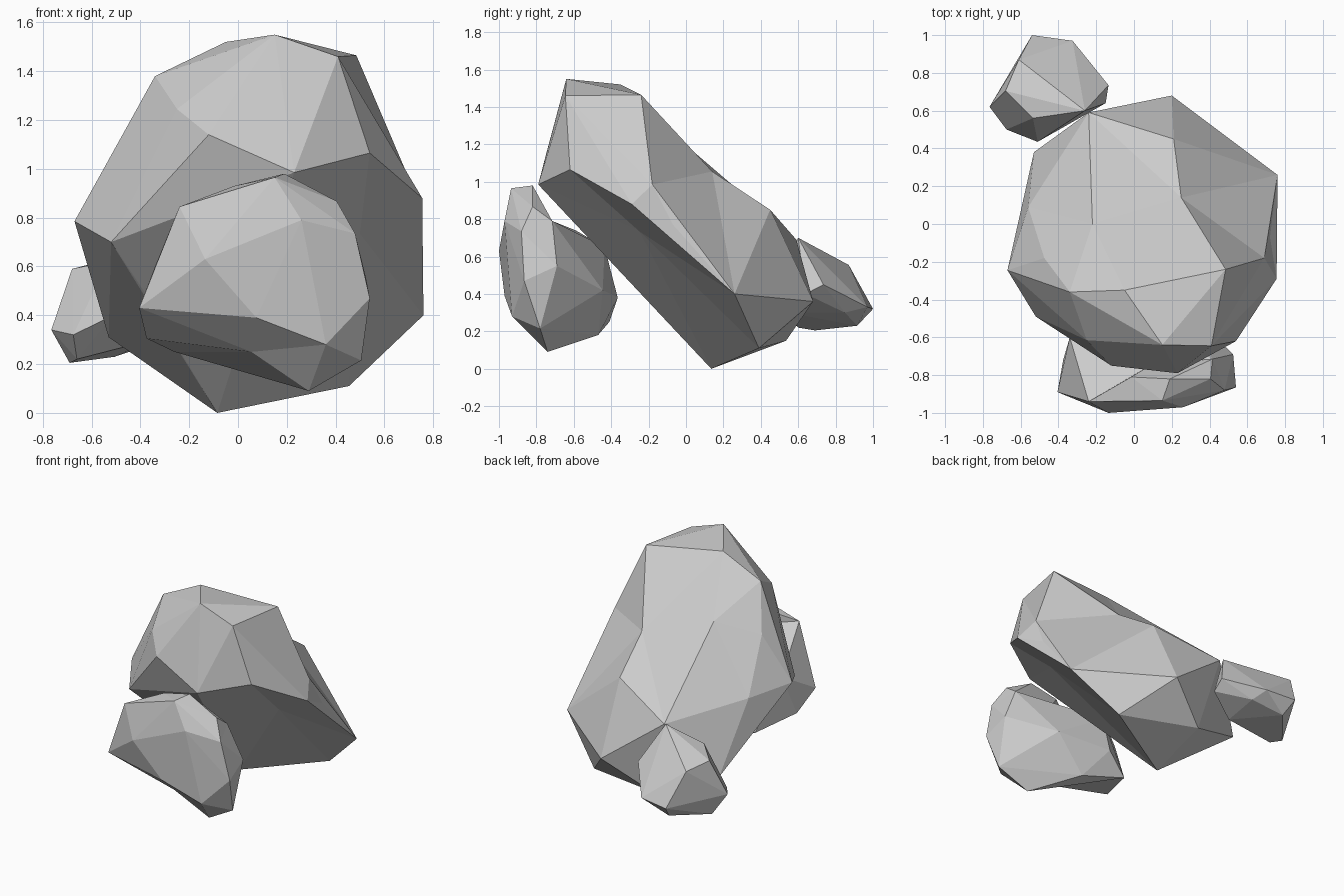
import bpy, bmesh
from mathutils import Vector


def rock(name, corners, dents=()):
    """Faceted boulder: hull of its corners. Each dent is (point, outward push):
    it joins the hull pushed out, then sinks back to its point."""
    bm = bmesh.new()
    for c in corners:
        bm.verts.new(c)
    sunk = [(bm.verts.new(Vector(p) + Vector(push)), p) for p, push in dents]
    bmesh.ops.convex_hull(bm, input=bm.verts[:])
    for v, p in sunk:
        v.co = p
    loose = [v for v in bm.verts if not v.link_faces]
    bmesh.ops.delete(bm, geom=loose, context='VERTS')
    bmesh.ops.recalc_face_normals(bm, faces=bm.faces[:])
    mesh = bpy.data.meshes.new(name)
    bm.to_mesh(mesh)
    bm.free()
    bpy.context.collection.objects.link(bpy.data.objects.new(name, mesh))


# Large leaning slab
rock("large_rock", [
    (0.15, -0.64, 1.55), (-0.05, -0.35, 1.52), (0.485, -0.24, 1.465),
    (0.41, -0.645, 1.46), (-0.34, -0.36, 1.38), (-0.25, -0.615, 1.245),
    (-0.12, -0.75, 1.14), (0.23, -0.79, 0.985), (0.54, -0.62, 1.065),
    (-0.67, -0.245, 0.785), (-0.52, -0.49, 0.70), (-0.53, 0.38, 0.31),
    (-0.39, -0.32, 0.506), (-0.085, 0.135, 0.0), (0.455, 0.39, 0.11),
    (0.76, 0.26, 0.40), (0.755, -0.29, 0.88), (0.21, 0.45, 0.85),
    (0.2, 0.68, 0.36), (-0.24, 0.59, 0.69), (-0.1, 0.535, 0.15),
    (-0.475, -0.18, 1.1), (-0.56, 0.09, 0.77),
], dents=[
    ((0.72, -0.07, 0.77), (0.07, 0, 0)),
    ((0.69, -0.18, 0.985), (0.04, 0.05, 0.03)),
    ((0.25, 0.14, 1.055), (0.03, 0.08, 0.08)),
    ((-0.22, 0.0, 1.195), (0, 0.03, 0.04)),
    ((0.5, -0.25, 0.735), (0.1, -0.1, -0.15)),
])

# Upright boulder at the front
rock("front_rock", [
    (-0.135, -1.0, 0.63), (0.26, -0.97, 0.79), (-0.405, -0.89, 0.43),
    (-0.24, -0.94, 0.845), (0.15, -0.935, 0.965), (-0.015, -0.81, 0.93),
    (0.19, -0.82, 0.98), (0.405, -0.82, 0.867), (0.48, -0.88, 0.735),
    (0.54, -0.865, 0.47), (0.525, -0.69, 0.55), (0.505, -0.78, 0.215),
    (0.29, -0.74, 0.09), (0.36, -0.93, 0.28), (0.075, -0.97, 0.39),
    (-0.375, -0.72, 0.305), (-0.1, -0.365, 0.38), (0.27, -0.445, 0.42),
    (0.05, -0.47, 0.18), (-0.26, -0.41, 0.25), (-0.1, -0.435, 0.65),
    (-0.34, -0.6, 0.6),
], dents=[
    ((0.415, -0.715, 0.79), (0.03, 0.04, 0.04)),
    ((0.1, -0.74, 0.8), (0, 0.08, 0.13)),
    ((0.0, -0.59, 0.74), (0, 0.05, 0.05)),
    ((0.055, -0.8, 0.25), (0, -0.07, -0.1)),
])

# Small stone at the back left
rock("back_rock", [
    (-0.54, 1.0, 0.32), (-0.325, 0.97, 0.33), (-0.135, 0.735, 0.45),
    (-0.15, 0.64, 0.4), (-0.26, 0.6, 0.70), (-0.61, 0.87, 0.555),
    (-0.68, 0.705, 0.59), (-0.535, 0.56, 0.62), (-0.765, 0.62, 0.34),
    (-0.675, 0.5, 0.32), (-0.51, 0.435, 0.4), (-0.69, 0.69, 0.205),
    (-0.66, 0.6, 0.22), (-0.505, 0.915, 0.23), (-0.35, 0.55, 0.3),
    (-0.3, 0.85, 0.3),
])
